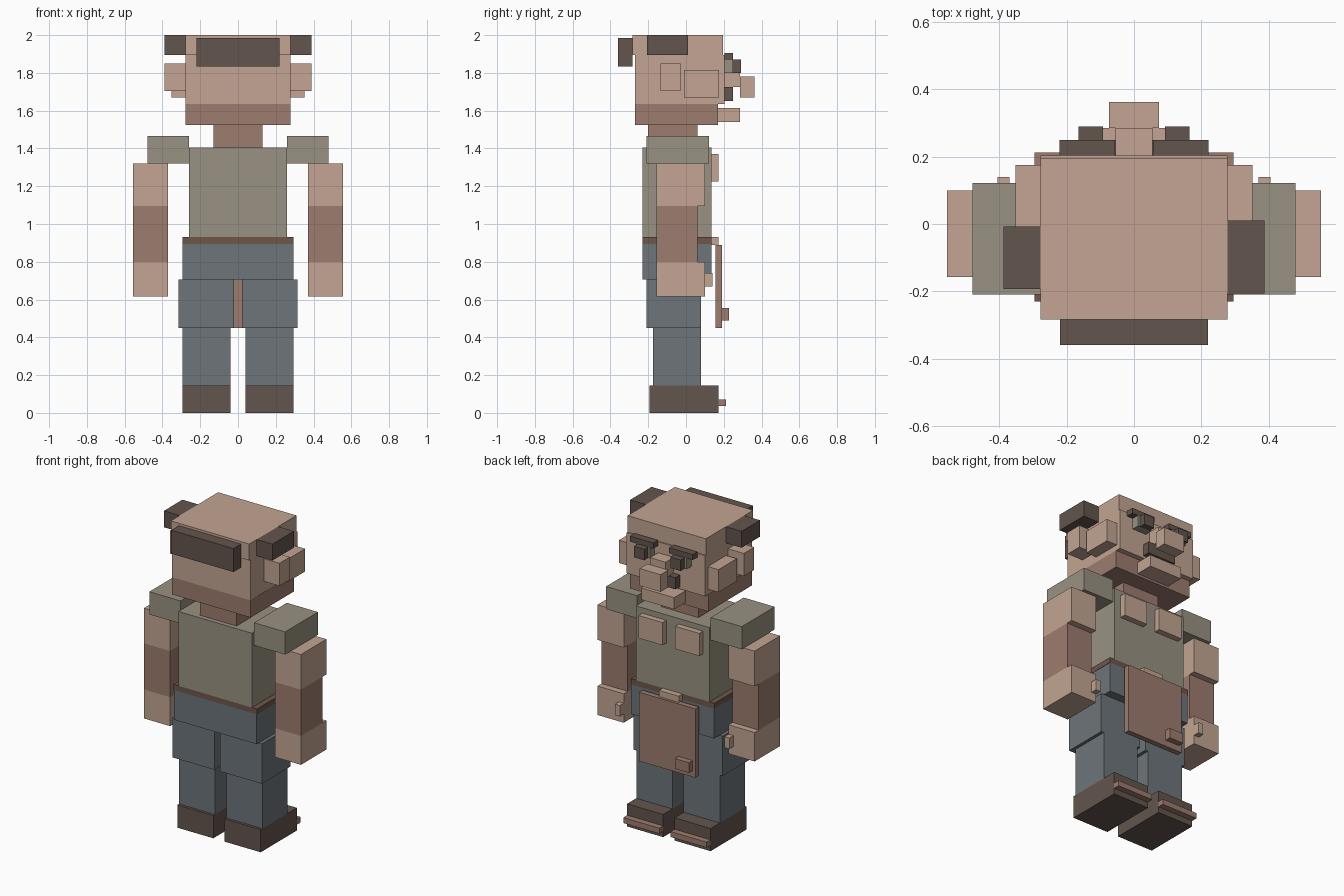
import bpy
import bmesh

cube = bpy.data.objects.get("Cube")
if cube:
    bpy.data.objects.remove(cube, do_unlink=True)


def linear(v):
    v /= 255
    return v / 12.92 if v <= 0.04045 else ((v + 0.055) / 1.055) ** 2.4


def material(name, *rgb):
    mat = bpy.data.materials.new(name)
    mat.use_nodes = True
    colour = [linear(c) for c in rgb] + [1]
    mat.diffuse_color = colour
    mat.node_tree.nodes["Principled BSDF"].inputs["Base Color"].default_value = colour
    return mat


skin = material("light skin", 195, 165, 147)
brown = material("reddish brown", 157, 124, 111)
olive = material("olive grey", 153, 146, 130)
blue = material("slate blue", 109, 117, 122)
dark = material("dark brown", 99, 85, 77)
leather = material("belt leather", 110, 86, 75)


def box(name, mat, x, y, z):
    """Box from (low, high) ranges on each axis."""
    mesh = bpy.data.meshes.new(name)
    bm = bmesh.new()
    bmesh.ops.create_cube(bm, size=1)
    for v in bm.verts:
        v.co = [r[0] if c < 0 else r[1] for c, r in zip(v.co, (x, y, z))]
    bm.to_mesh(mesh)
    bm.free()
    mesh.materials.append(mat)
    obj = bpy.data.objects.new(name, mesh)
    bpy.context.scene.collection.objects.link(obj)


def centred(name, mat, half, y, z):
    box(name, mat, (-half, half), y, z)


def pair(name, mat, x, y, z):
    box("left_" + name, mat, x, y, z)
    box("right_" + name, mat, (-x[1], -x[0]), y, z)


# Head and neck
centred("forehead_cap", skin, 0.277, (-0.283, 0.195), (1.895, 2.0))
centred("head", skin, 0.277, (-0.27, 0.203), (1.635, 1.895))
centred("jaw", brown, 0.278, (-0.27, 0.17), (1.525, 1.635))
centred("neck", brown, 0.13, (-0.2, 0.06), (1.405, 1.525))
centred("rear_hair", dark, 0.22, (-0.36, -0.283), (1.835, 1.985))
box("left_side_hair", dark, (0.277, 0.388), (-0.207, 0.01), (1.895, 2.0))
box("right_side_hair", dark, (-0.388, -0.277), (-0.193, -0.007), (1.895, 2.0))
pair("ear_rim", skin, (0.277, 0.388), (-0.135, -0.03), (1.705, 1.85))
pair("ear_lobe", skin, (0.277, 0.352), (-0.01, 0.175), (1.67, 1.815))

# Face
pair("eyebrow", dark, (0.056, 0.222), (0.203, 0.25), (1.87, 1.905))
pair("eye_white", olive, (0.08, 0.18), (0.203, 0.25), (1.8, 1.87))
pair("pupil", dark, (0.092, 0.165), (0.25, 0.29), (1.8, 1.87))
centred("nose_bridge", skin, 0.055, (0.203, 0.285), (1.725, 1.825))
centred("nose_tip", skin, 0.074, (0.285, 0.362), (1.67, 1.78))
centred("moustache", dark, 0.1, (0.203, 0.25), (1.65, 1.725))
centred("lip", skin, 0.115, (0.17, 0.285), (1.54, 1.615))

# Torso
centred("shirt", olive, 0.26, (-0.23, 0.135), (0.93, 1.405))
pair("chest_pad", skin, (0.045, 0.215), (0.135, 0.173), (1.225, 1.37))
centred("belt", leather, 0.295, (-0.23, 0.135), (0.895, 0.93))
centred("buckle", skin, 0.07, (0.135, 0.173), (0.89, 0.93))
centred("hips", blue, 0.293, (-0.23, 0.135), (0.705, 0.895))
centred("apron", brown, 0.2, (0.155, 0.19), (0.45, 0.89))
box("apron_tab", brown, (-0.18, -0.08), (0.19, 0.227), (0.49, 0.555))

# Arms
pair("shoulder", olive, (0.26, 0.48), (-0.21, 0.122), (1.32, 1.465))
pair("upper_arm", skin, (0.37, 0.555), (-0.157, 0.1), (1.095, 1.32))
pair("forearm", brown, (0.37, 0.555), (-0.157, 0.06), (0.8, 1.095))
pair("hand", skin, (0.37, 0.555), (-0.157, 0.1), (0.615, 0.8))
pair("thumb", skin, (0.37, 0.405), (0.1, 0.14), (0.67, 0.74))

# Legs and shoes
pair("thigh", blue, (0.02, 0.315), (-0.21, 0.08), (0.45, 0.705))
pair("shin", blue, (0.04, 0.295), (-0.175, 0.08), (0.145, 0.45))
pair("shoe", dark, (0.04, 0.295), (-0.192, 0.173), (0, 0.145))
pair("toe_trim", brown, (0.04, 0.295), (0.173, 0.212), (0.037, 0.072))
